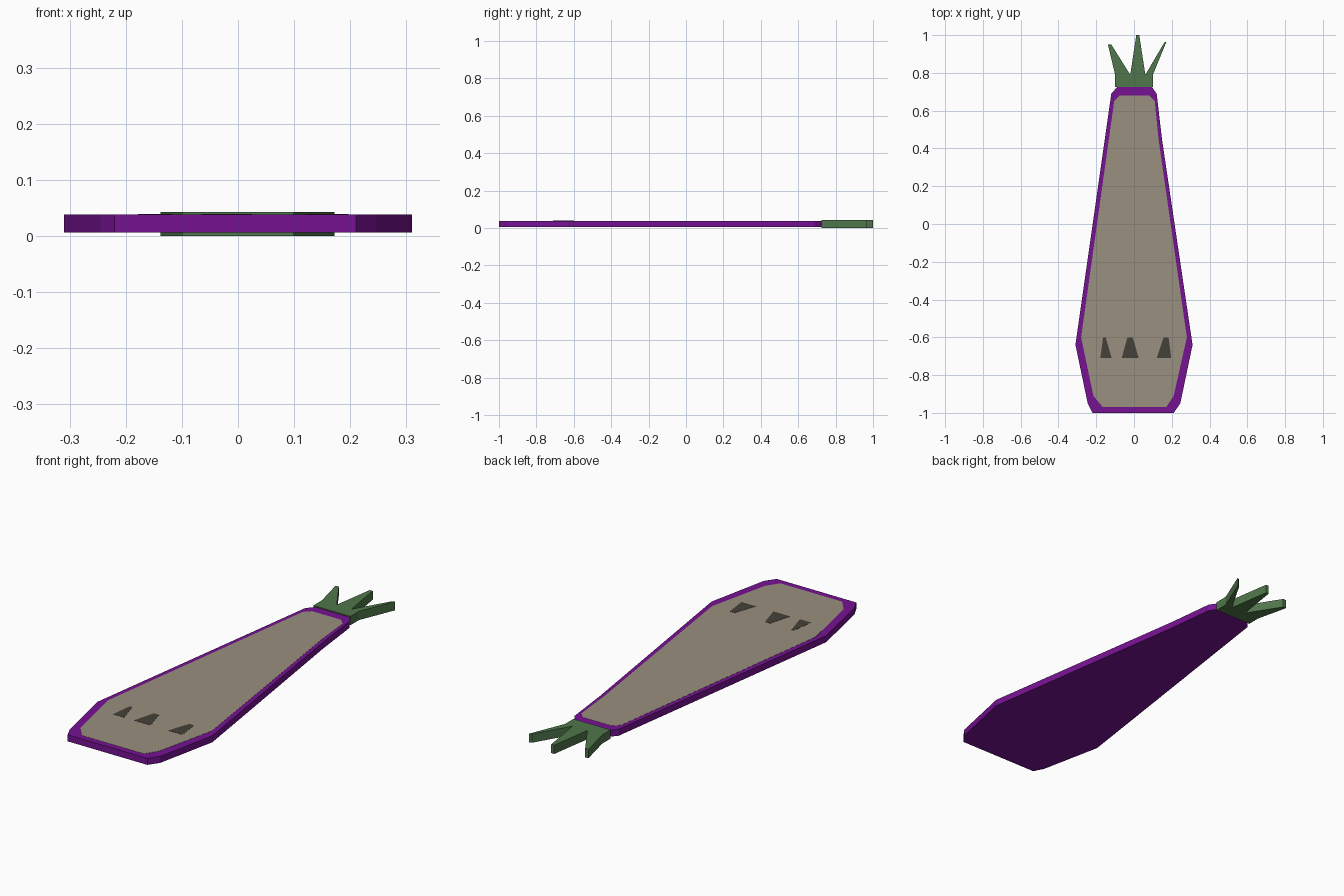
import bpy, bmesh

if "Cube" in bpy.data.objects:
    bpy.data.objects.remove(bpy.data.objects["Cube"])


def material(name, rgb):
    m = bpy.data.materials.new(name)
    m.diffuse_color = (*rgb, 1)
    m.use_nodes = True
    m.node_tree.nodes["Principled BSDF"].inputs["Base Color"].default_value = m.diffuse_color
    return m


def prism(name, outlines, z0, z1, mat):
    """Extrude one or more flat outlines from z0 up to z1."""
    bm = bmesh.new()
    for pts in outlines:
        face = bm.faces.new([bm.verts.new((x, y, z0)) for x, y in pts])
        new = bmesh.ops.extrude_face_region(bm, geom=[face], use_keep_orig=True)["geom"]
        for v in new:
            if isinstance(v, bmesh.types.BMVert):
                v.co.z = z1
    bmesh.ops.recalc_face_normals(bm, faces=bm.faces)
    me = bpy.data.meshes.new(name)
    bm.to_mesh(me)
    bm.free()
    me.materials.append(mat)
    ob = bpy.data.objects.new(name, me)
    bpy.context.collection.objects.link(ob)
    return ob


purple = material("skin_purple", (0.18, 0.006, 0.29))
cream = material("flesh_beige", (0.32, 0.28, 0.21))
dark = material("seed_dark", (0.06, 0.052, 0.04))
green = material("stem_green", (0.08, 0.18, 0.07))

# Skin: the full slice silhouette
prism("skin", [[(-0.22, -1), (0.21, -1), (0.245, -0.95), (0.31, -0.64),
                (0.148, 0.45), (0.12, 0.69), (0.095, 0.725), (-0.09, 0.725),
                (-0.12, 0.69), (-0.31, -0.64), (-0.245, -0.95)]],
      0.006, 0.038, purple)

# Flesh: pale inset on the cut face
prism("flesh", [[(-0.165, -0.97), (0.17, -0.97), (0.21, -0.91), (0.28, -0.60),
                 (0.13, 0.45), (0.11, 0.65), (0.08, 0.68), (-0.075, 0.68),
                 (-0.105, 0.65), (-0.28, -0.60), (-0.215, -0.91)]],
      0.034, 0.0388, cream)

# Seeds: three tapered marks (bottom left/right, top left/right)
seeds = [(-0.178, -0.118, -0.164, -0.15), (-0.065, 0.025, -0.035, -0.007),
         (0.12, 0.197, 0.157, 0.183)]
prism("seeds", [[(a, -0.71), (b, -0.71), (d, -0.6), (c, -0.6)] for a, b, c, d in seeds],
      0.036, 0.0396, dark)

# Stem: base with three leafy spikes
prism("stem", [[(-0.10, 0.725), (0.10, 0.725), (0.10, 0.79), (0.172, 0.965),
                (0.16, 0.96), (0.06, 0.79), (0.028, 1), (0.012, 1),
                (-0.02, 0.79), (-0.12, 0.95), (-0.138, 0.95), (-0.10, 0.79)]],
      0, 0.043, green)
